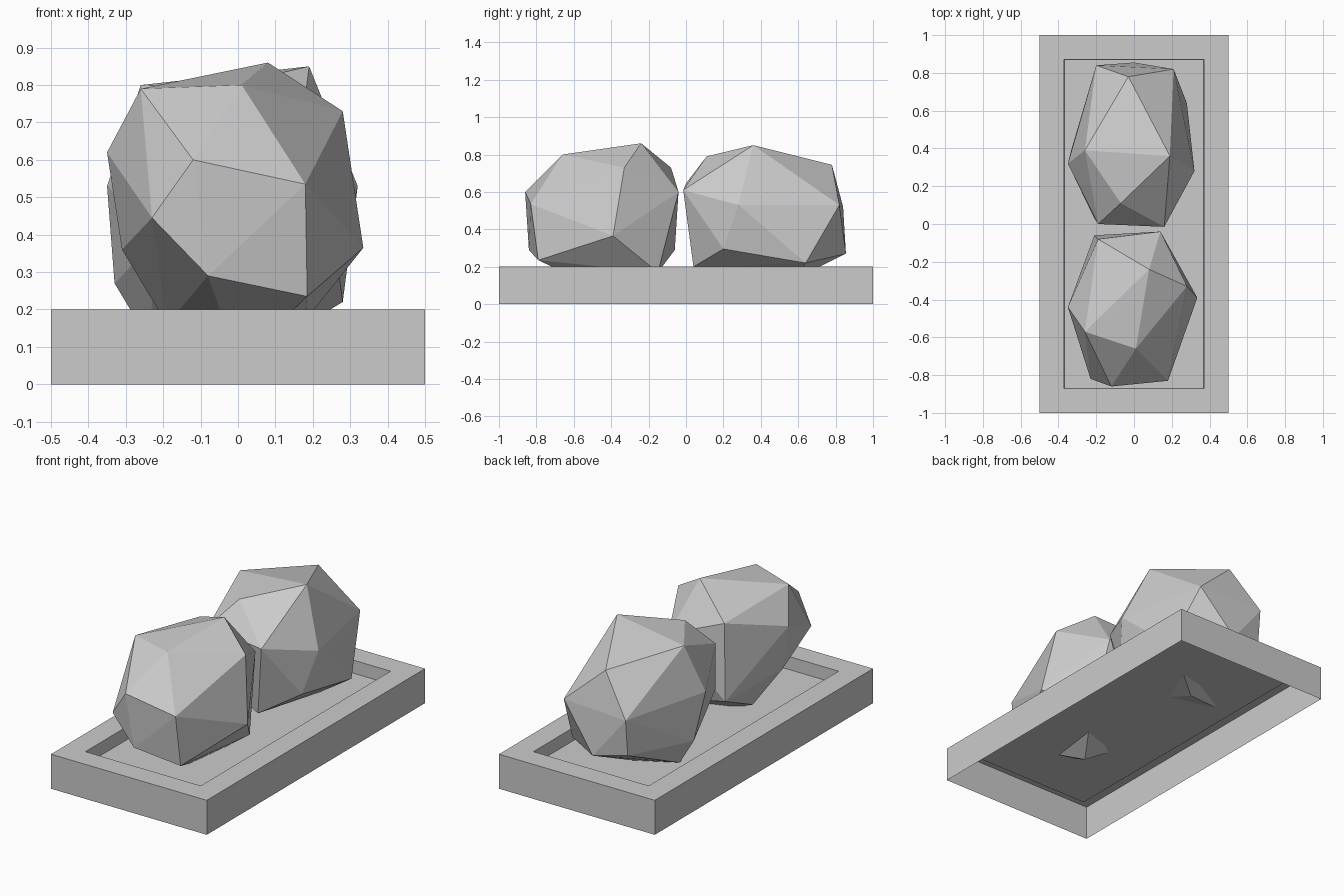
import bpy
import bmesh

# Remove the default cube
default_cube = bpy.data.objects.get("Cube")
if default_cube:
    bpy.data.objects.remove(default_cube, do_unlink=True)

# Single stone grey material
grey = bpy.data.materials.new("stone_grey")
grey.use_nodes = True
colour = (0.6, 0.6, 0.6, 1)
grey.diffuse_color = colour
for node in grey.node_tree.nodes:
    if node.type == "BSDF_PRINCIPLED":
        node.inputs["Base Color"].default_value = colour


def finish(bm, name):
    """Turn a bmesh into a flat shaded object in the scene."""
    mesh = bpy.data.meshes.new(name)
    bm.to_mesh(mesh)
    bm.free()
    mesh.materials.append(grey)
    obj = bpy.data.objects.new(name, mesh)
    bpy.context.scene.collection.objects.link(obj)
    return obj


def make_tray(length, width, height, rim, depth):
    """Open-bottomed rectangular tray with a sunken floor inside a flat rim."""
    bm = bmesh.new()
    bmesh.ops.create_cube(bm, size=1)
    bmesh.ops.translate(bm, verts=bm.verts, vec=(0, 0, 0.5))
    bmesh.ops.scale(bm, verts=bm.verts, vec=(width, length, height))
    bm.normal_update()
    underside = min(bm.faces, key=lambda f: f.calc_center_median().z)
    top = max(bm.faces, key=lambda f: f.calc_center_median().z)
    bmesh.ops.delete(bm, geom=[underside], context="FACES_ONLY")
    # Flat rim, then the step down to the floor
    bmesh.ops.inset_region(bm, faces=[top], thickness=rim, use_even_offset=True)
    bmesh.ops.inset_region(bm, faces=[top], thickness=0.001, use_even_offset=True)
    bmesh.ops.translate(bm, verts=list(top.verts), vec=(0, 0, -depth))
    return finish(bm, "tray")


def make_boulder(name, corners):
    """Faceted boulder: the convex skin around a handful of corners."""
    bm = bmesh.new()
    for corner in corners:
        bm.verts.new(corner)
    hull = bmesh.ops.convex_hull(bm, input=list(bm.verts), use_existing_faces=False)
    loose = set(hull["geom_interior"]) | set(hull["geom_unused"])
    loose_verts = [g for g in loose if isinstance(g, bmesh.types.BMVert)]
    bmesh.ops.delete(bm, geom=loose_verts, context="VERTS")
    bmesh.ops.recalc_face_normals(bm, faces=list(bm.faces))
    return finish(bm, name)


make_tray(length=2, width=1, height=0.2, rim=0.13, depth=0.075)

# Front boulder: crown, girdle, then underside corners
make_boulder("front_boulder", [
    (.01, -.66, .8), (.08, -.24, .86), (.28, -.33, .73), (-.26, -.57, .79), (-.19, -.08, .73),
    (.18, -.83, .535), (-.12, -.86, .6), (-.35, -.44, .62), (.14, -.04, .6),
    (-.23, -.82, .445), (.335, -.39, .365), (-.31, -.44, .36), (-.08, -.84, .29),
    (-.21, -.06, .29), (.185, -.79, .235), (.18, -.15, .17), (-.19, -.34, .16), (0, -.42, .06),
])

# Back boulder: crown, girdle, then underside corners
make_boulder("back_boulder", [
    (.19, .36, .85), (-.07, .11, .79), (-.03, .78, .745), (-.26, .39, .8),
    (.16, -.015, .61), (-.19, 0, .645), (.32, .28, .53), (.21, .82, .53), (-.2, .84, .52),
    (-.35, .32, .53), (-.21, .03, .395), (0, .855, .27), (-.2, .82, .31), (.27, .2, .295),
    (-.33, .4, .27), (.28, .64, .22), (.1, .04, .2), (-.24, .4, .12), (.13, .57, .13),
    (-.03, .45, .09),
])
